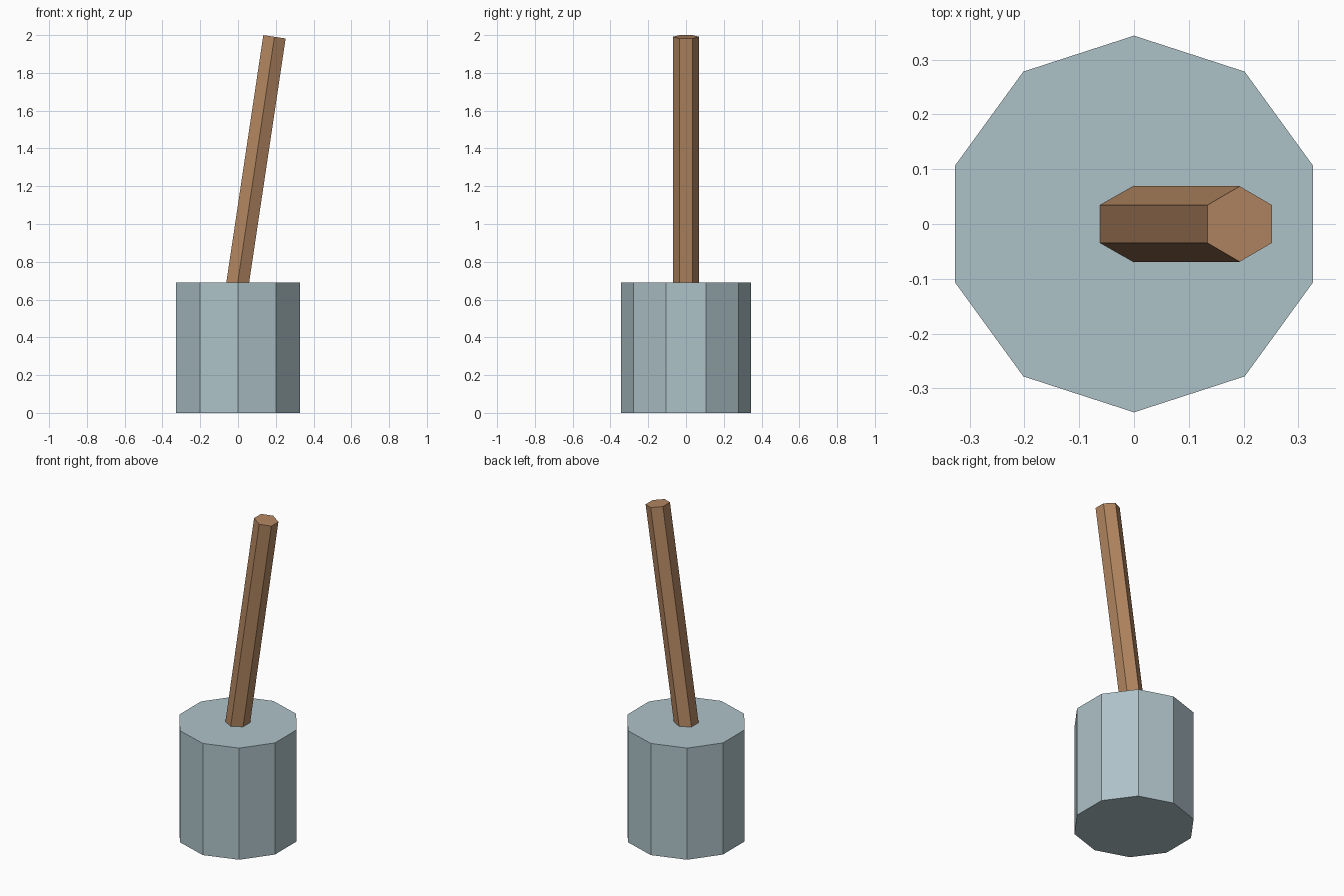
import bpy
from mathutils import Vector

if "Cube" in bpy.data.objects:
    bpy.data.objects.remove(bpy.data.objects["Cube"])


def paint(obj, name, color):
    mat = bpy.data.materials.new(name)
    mat.diffuse_color = (*color, 1.0)
    mat.use_nodes = True
    mat.node_tree.nodes["Principled BSDF"].inputs["Base Color"].default_value = mat.diffuse_color
    obj.data.materials.append(mat)


def prism(name, sides, radius, start, end):
    """Flat-sided cylinder running between two points."""
    start, end = Vector(start), Vector(end)
    axis = end - start
    bpy.ops.mesh.primitive_cylinder_add(
        vertices=sides, radius=radius, depth=axis.length,
        location=(start + end) / 2,
        rotation=axis.to_track_quat('Z', 'Y').to_euler() if axis.x == 0
        else Vector((0, 0, 1)).rotation_difference(axis).to_euler())
    obj = bpy.context.object
    obj.name = name
    return obj


# Ten-sided heavy head, standing on the ground
head = prism("hammer_head", 10, 0.344, (0, 0, 0), (0, 0, 0.69))
head_color = (0.42, 0.54, 0.58)
paint(head, "grey_blue_metal", head_color)

# Six-sided wooden handle leaning to +x, its foot sunk into the head
lean = 0.1495
foot_z, top_z = 0.62, 1.991
handle = prism("handle", 6, 0.069,
               (lean * (foot_z - 0.70), 0, foot_z),
               (lean * (top_z - 0.70), 0, top_z))
paint(handle, "brown_wood", (0.45, 0.24, 0.12))
